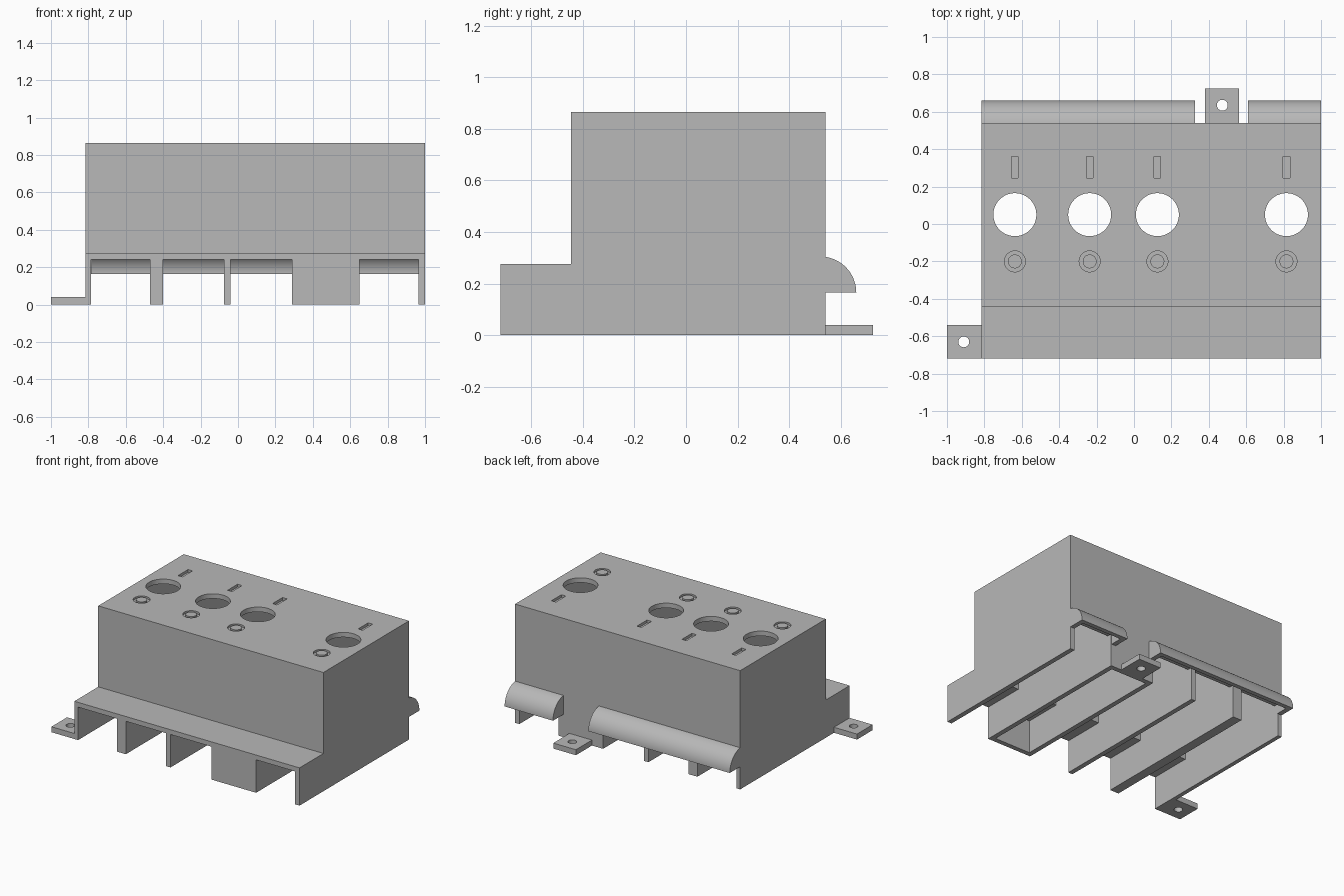
import bpy, bmesh, math

if "Cube" in bpy.data.objects:
    bpy.data.objects.remove(bpy.data.objects["Cube"])

grey = bpy.data.materials.new("plain_grey")
grey.diffuse_color = (0.48, 0.48, 0.48, 1)
grey.use_nodes = True
grey.node_tree.nodes["Principled BSDF"].inputs["Base Color"].default_value = grey.diffuse_color
T = 0.035                                   # wall thickness
BACK, FRONT, STEP = 0.54, -0.72, -0.445


def prism(name, pts, axis, a, b):
    """Extrude a closed outline along x (points are y,z) or z (points are x,y)."""
    def place(p, d):
        return (d, p[0], p[1]) if axis == 'x' else (p[0], p[1], d)
    bm = bmesh.new()
    lo = [bm.verts.new(place(p, a)) for p in pts]
    hi = [bm.verts.new(place(p, b)) for p in pts]
    bm.faces.new(lo)
    bm.faces.new(hi)
    for i in range(len(pts)):
        j = (i + 1) % len(pts)
        bm.faces.new((lo[i], lo[j], hi[j], hi[i]))
    bmesh.ops.recalc_face_normals(bm, faces=bm.faces)
    me = bpy.data.meshes.new(name)
    bm.to_mesh(me)
    bm.free()
    ob = bpy.data.objects.new(name, me)
    bpy.context.collection.objects.link(ob)
    me.materials.append(grey)
    return ob


def rect(x0, x1, y0, y1):
    return [(x0, y0), (x1, y0), (x1, y1), (x0, y1)]


def circle(x, y, r, n=48):
    return [(x + r * math.cos(2 * math.pi * i / n),
             y + r * math.sin(2 * math.pi * i / n)) for i in range(n)]


def cut(ob, cutter):
    """Subtract the cutter and discard it."""
    m = ob.modifiers.new("cut", 'BOOLEAN')
    m.operation, m.solver, m.object = 'DIFFERENCE', 'EXACT', cutter
    bpy.context.view_layer.objects.active = ob
    bpy.ops.object.modifier_apply(modifier=m.name)
    bpy.data.objects.remove(cutter)


def smooth(ob):
    bpy.ops.object.select_all(action='DESELECT')
    ob.select_set(True)
    bpy.context.view_layer.objects.active = ob
    bpy.ops.object.shade_smooth_by_angle(angle=math.radians(30))


# Housing with a low front ledge
TOP, LEDGE, DOOR = 0.865, 0.275, 0.24
housing = prism("housing", [(FRONT, 0), (BACK, 0), (BACK, TOP), (STEP, TOP),
                            (STEP, LEDGE), (FRONT, LEDGE)], 'x', -0.815, 1)

# Hollow bays, open underneath; the narrow one has no doorways
open_bays = [(-0.785, -0.47), (-0.40, -0.075), (-0.04, 0.29), (0.65, 0.965)]
cavity = [(FRONT + T, -0.1), (BACK - T, -0.1), (BACK - T, TOP - T),
          (STEP + T, TOP - T), (STEP + T, DOOR), (FRONT + T, DOOR)]
for x0, x1 in open_bays + [(0.325, 0.615)]:
    cut(housing, prism("bay_cutter", cavity, 'x', x0, x1))

# Doorways through the front and back walls
for x0, x1 in open_bays:
    for y0, y1 in ((FRONT - 0.1, FRONT + T + 0.02), (BACK - T - 0.02, BACK + 0.1)):
        cut(housing, prism("door_cutter", rect(x0, x1, y0, y1), 'z', -0.1, DOOR))

# Top holes, blind slots and ring grooves
for x in (-0.637, -0.237, 0.125, 0.815):
    cut(housing, prism("hole_cutter", circle(x, 0.05, 0.115), 'z', 0.7, 1))
    cut(housing, prism("slot_cutter", rect(x - 0.018, x + 0.018, 0.245, 0.36), 'z', TOP - 0.02, 1))
    ring = prism("ring_cutter", circle(x, -0.2, 0.056), 'z', TOP - 0.015, 1)
    cut(ring, prism("ring_core", circle(x, -0.2, 0.037), 'z', 0.7, 1.1))
    cut(housing, ring)
smooth(housing)


# Quarter-round hoods over the back doorways
def quarter(r, y0, z0):
    cy, cz = 0.52, 0.165
    a1 = math.acos((BACK - cy) / r)
    arc = [(cy + r * math.cos(a1 * i / 20), cz + r * math.sin(a1 * i / 20)) for i in range(21)]
    if y0 < BACK:
        arc.append((y0, arc[-1][1]))
    return arc + [(y0, z0)] + ([(arc[0][0], z0)] if z0 < cz else [])


for name, x0, x1 in (("hood_long", -0.815, 0.325), ("hood_short", 0.61, 1)):
    hood = prism(name, quarter(0.14, BACK, 0.165), 'x', x0, x1)
    cut(hood, prism("hood_cutter", quarter(0.108, BACK - 0.1, 0.1), 'x', x0 + T, x1 - T))
    smooth(hood)

# Mounting tabs with screw holes
for name, box, hx, hy in (("side_tab", (-1, -0.815, FRONT, -0.54), -0.91, -0.63),
                          ("back_tab", (0.38, 0.562, BACK, 0.725), 0.472, 0.635)):
    tab = prism(name, rect(*box), 'z', 0, 0.04)
    cut(tab, prism("screw_cutter", circle(hx, hy, 0.029, 32), 'z', -0.1, 0.1))
    smooth(tab)
